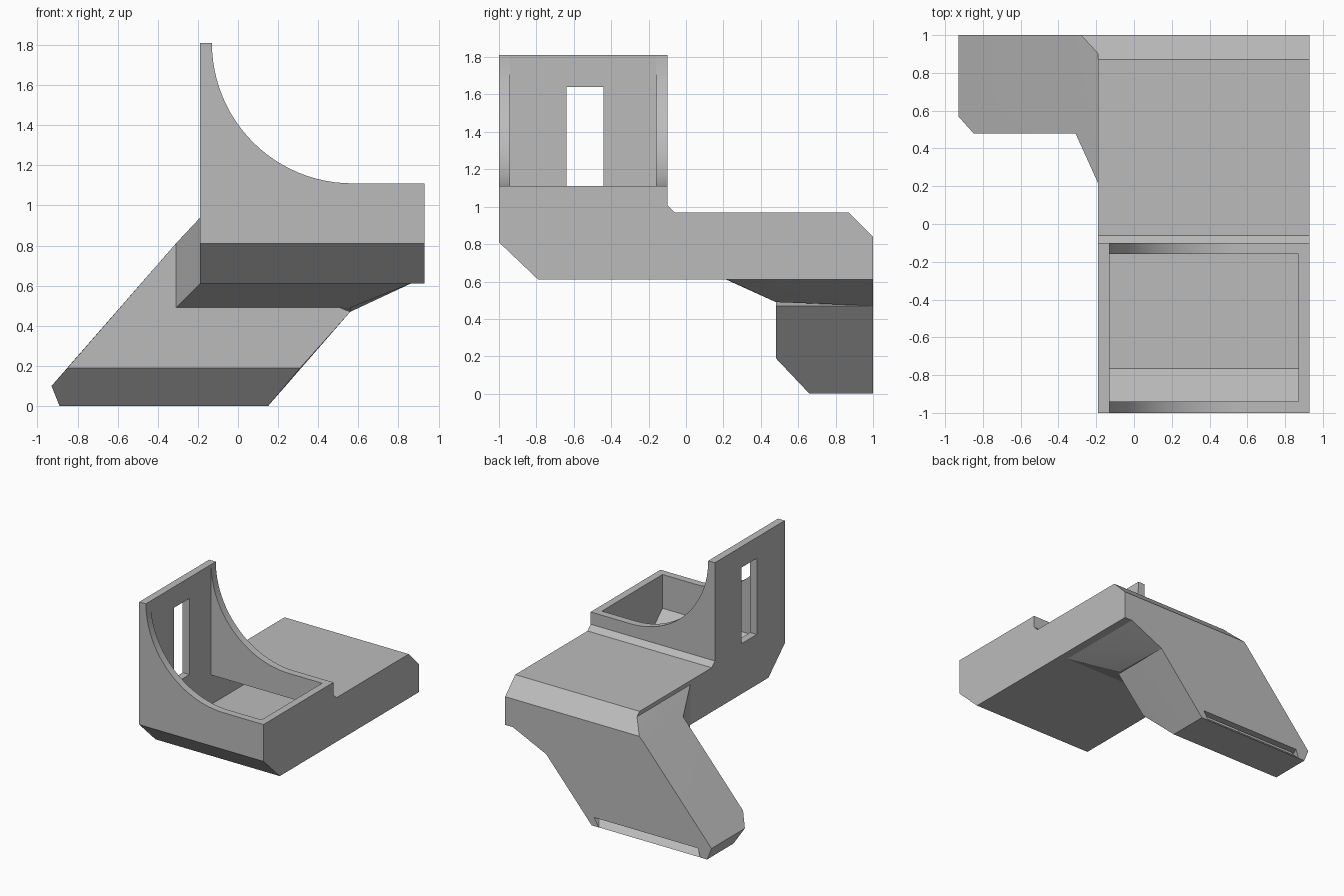
import bpy, bmesh, math

cube = bpy.data.objects.get("Cube")
if cube:
    bpy.data.objects.remove(cube, do_unlink=True)

grey = bpy.data.materials.new("plain grey")
grey.use_nodes = True
grey.diffuse_color = (0.5, 0.5, 0.5, 1)
grey.node_tree.nodes["Principled BSDF"].inputs["Base Color"].default_value = (0.5, 0.5, 0.5, 1)


def finish(name, bm):
    bmesh.ops.recalc_face_normals(bm, faces=bm.faces)
    mesh = bpy.data.meshes.new(name)
    bm.to_mesh(mesh)
    bm.free()
    mesh.materials.append(grey)
    obj = bpy.data.objects.new(name, mesh)
    bpy.context.collection.objects.link(obj)
    return obj


def prism(name, profile, low, high, axis):
    """Extrude a profile along x (profile is y, z) or y (profile is x, z)."""
    bm = bmesh.new()
    place = (lambda a, b: (low, a, b)) if axis == "x" else (lambda a, b: (a, low, b))
    face = bm.faces.new([bm.verts.new(place(a, b)) for a, b in profile])
    grown = bmesh.ops.extrude_face_region(bm, geom=[face])["geom"]
    d = high - low
    bmesh.ops.translate(bm, vec=(d, 0, 0) if axis == "x" else (0, d, 0),
                        verts=[g for g in grown if isinstance(g, bmesh.types.BMVert)])
    return finish(name, bm)


def hull(name, points):
    bm = bmesh.new()
    for p in points:
        bm.verts.new(p)
    out = bmesh.ops.convex_hull(bm, input=bm.verts)
    loose = [v for v in out["geom_interior"] if isinstance(v, bmesh.types.BMVert)]
    bmesh.ops.delete(bm, geom=loose, context="VERTS")
    bmesh.ops.dissolve_limit(bm, angle_limit=math.radians(2), verts=bm.verts, edges=bm.edges)
    return finish(name, bm)


def combine(target, tool, operation):
    mod = target.modifiers.new("combine", "BOOLEAN")
    mod.object, mod.operation, mod.solver = tool, operation, "EXACT"
    bpy.context.view_layer.objects.active = target
    bpy.ops.object.modifier_apply(modifier=mod.name)
    bpy.data.objects.remove(tool, do_unlink=True)


# Main body with the tall hopper end
body = prism("hopper_and_chute", [
    (-1, .81), (-.79, .61), (1, .61), (1, .84), (.87, .97),
    (-.06, .97), (-.1, 1.01), (-.1, 1.81), (-1, 1.81)], -.19, .93, "x")

# Flared neck and slanted chute
neck = hull("neck", [
    (-.31, .48, .49), (-.31, .48, .81), (.56, .48, .49), (-.16, .15, .97),
    (-.19, .216, .61), (.86, .22, .61), (.86, 1, .61), (-.31, 1, .81),
    (-.31, 1, .49), (.56, 1, .47), (-.28, 1, .84), (-.16, .87, .97), (-.16, 1, .84)])
chute = hull("chute", [
    (-.93, .57, .1), (-.93, 1, .1), (-.89, .66, 0), (-.89, 1, 0),
    (.15, .66, 0), (.15, 1, 0), (-.85, .48, .19), (.31, .48, .19),
    (-.31, .48, .81), (-.31, 1, .81), (.56, .48, .47), (.56, 1, .47)])
combine(body, neck, "UNION")
combine(body, chute, "UNION")

# Curved side walls of the hopper
arc = [(.57 - .7 * math.cos(t), 1.81 - .7 * math.sin(t))
       for t in [math.pi / 2 * i / 24 for i in range(25)]]
scoop = prism("scoop", [(-.13, 1.9)] + arc + [(1, 1.11), (1, 1.9)], -1.1, 0, "y")
combine(body, scoop, "DIFFERENCE")

# Hopper hollow, passage and inside of the chute
hopper = prism("hopper", [(-.94, .835), (-.765, .67), (-.16, .67), (-.16, 2), (-.94, 2)],
               -.13, .87, "x")
passage = prism("passage", [(-.2, .67), (.94, .67), (.94, .81), (.84, .91), (-.2, .91)],
                -.13, .87, "x")
neck_hollow = hull("neck_hollow", [
    (-.25, .54, .53), (-.25, .54, .76), (.5, .54, .53), (-.1, .25, .9),
    (-.12, .28, .67), (.78, .28, .7), (.78, .94, .7), (-.25, .94, .76),
    (-.25, .94, .53), (.5, .94, .5), (-.1, .94, .8), (-.1, .87, .9)])
chute_hollow = hull("chute_hollow", [
    (x, y, z) for x, front, z in [
        (-.85, .64, .09), (-.83, .69, .06), (.12, .69, .06), (-.74, .54, .215),
        (.25, .54, .215), (-.275, .54, .75), (.5, .54, .5)]
    for y in (front, .94)])

# Outlet at the foot and window in the tall wall
outlet = hull("outlet", [
    (x, y, z) for x0, x1, y, z in [
        (-.83, .12, .93, .065), (-.83, .07, 1.02, -.02),
        (-.8, .13, 1.02, .07), (-.8, .13, .93, .07)]
    for x in (x0, x1)])
window = prism("window", [(-.64, 1.02), (-.44, 1.02), (-.44, 1.64), (-.64, 1.64)],
               -.3, -.1, "x")
for tool in (hopper, passage, neck_hollow, chute_hollow, outlet, window):
    combine(body, tool, "DIFFERENCE")

# Smooth the curved walls, keep the edges sharp
bpy.ops.object.select_all(action="DESELECT")
body.select_set(True)
bpy.context.view_layer.objects.active = body
bpy.ops.object.shade_smooth_by_angle(angle=math.radians(20))
